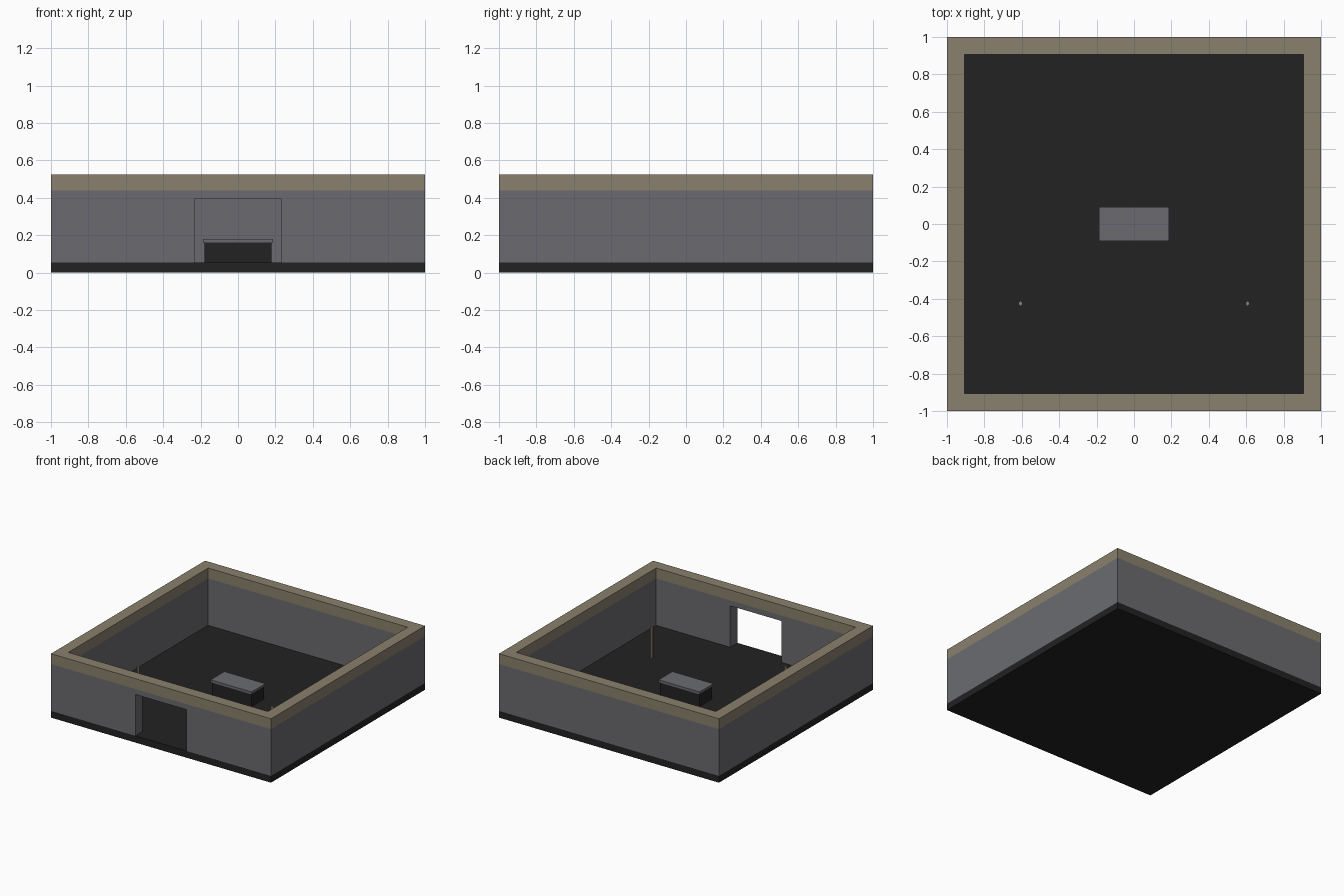
import bpy, bmesh
from mathutils import Vector

if "Cube" in bpy.data.objects:
    bpy.data.objects.remove(bpy.data.objects["Cube"])

IN = 0.907          # inner wall face
FLOOR = 0.055       # top of floor slab
WALL = 0.44         # top of grey wall
TOP = 0.525         # top of coping


def material(name, rgb):
    m = bpy.data.materials.new(name)
    m.diffuse_color = (*rgb, 1)
    m.use_nodes = True
    m.node_tree.nodes["Principled BSDF"].inputs["Base Color"].default_value = m.diffuse_color
    return m


dark = material("dark stone", (0.016, 0.016, 0.016))
grey = material("grey stone", (0.147, 0.148, 0.162))
tan = material("tan stone", (0.254, 0.220, 0.153))


def finish(name, bm, mat):
    bmesh.ops.recalc_face_normals(bm, faces=bm.faces)
    me = bpy.data.meshes.new(name)
    bm.to_mesh(me)
    bm.free()
    me.materials.append(mat)
    ob = bpy.data.objects.new(name, me)
    bpy.context.collection.objects.link(ob)
    return ob


def prism(name, outline, extrude, mat):
    """Extrude a flat outline of 3D points along a vector."""
    bm = bmesh.new()
    face = bm.faces.new([bm.verts.new(p) for p in outline])
    new = bmesh.ops.extrude_face_region(bm, geom=[face], use_keep_orig=True)["geom"]
    bmesh.ops.translate(bm, vec=Vector(extrude),
                        verts=[v for v in new if isinstance(v, bmesh.types.BMVert)])
    return finish(name, bm, mat)


def block(name, hx, hy, z0, z1, mat):
    pts = [(-hx, -hy, z0), (hx, -hy, z0), (hx, hy, z0), (-hx, hy, z0)]
    return prism(name, pts, (0, 0, z1 - z0), mat)


# Floor slab
block("floor_slab", 1, 1, 0, FLOOR, dark)

# Side and back walls: U-shaped plan
plan = [(-1, -1), (-IN, -1), (-IN, IN), (IN, IN), (IN, -1), (1, -1), (1, 1), (-1, 1)]
prism("side_and_back_walls", [(x, y, FLOOR) for x, y in plan], (0, 0, WALL - FLOOR), grey)

# Front wall with doorway: elevation outline
DOOR, HEAD = 0.233, 0.395
front = [(-IN, FLOOR), (-DOOR, FLOOR), (-DOOR, HEAD), (DOOR, HEAD),
         (DOOR, FLOOR), (IN, FLOOR), (IN, WALL), (-IN, WALL)]
prism("front_wall", [(x, -1, z) for x, z in front], (0, 1 - IN, 0), grey)

# Coping: square ring on top of the walls
bm = bmesh.new()
corners = [(-1, -1), (1, -1), (1, 1), (-1, 1)]
section = [(1, WALL), (1, TOP), (IN, TOP), (IN, WALL)]
loops = [[bm.verts.new((x * r, y * r, z)) for r, z in section] for x, y in corners]
for i in range(4):
    a, b = loops[i], loops[(i + 1) % 4]
    for j in range(4):
        k = (j + 1) % 4
        bm.faces.new((a[j], b[j], b[k], a[k]))
finish("wall_coping", bm, tan)

# Central plinth and its slab
block("plinth_base", 0.18, 0.083, FLOOR, 0.16, dark)
block("plinth_slab", 0.187, 0.09, 0.16, 0.18, grey)

# Two slim six-sided posts
for side, x in (("left", -0.607), ("right", 0.607)):
    bm = bmesh.new()
    bmesh.ops.create_cone(bm, cap_ends=True, segments=6, radius1=0.013, radius2=0.013,
                          depth=0.25)
    bmesh.ops.translate(bm, verts=bm.verts, vec=(x, -0.425, FLOOR + 0.125))
    finish(side + "_post", bm, tan)
